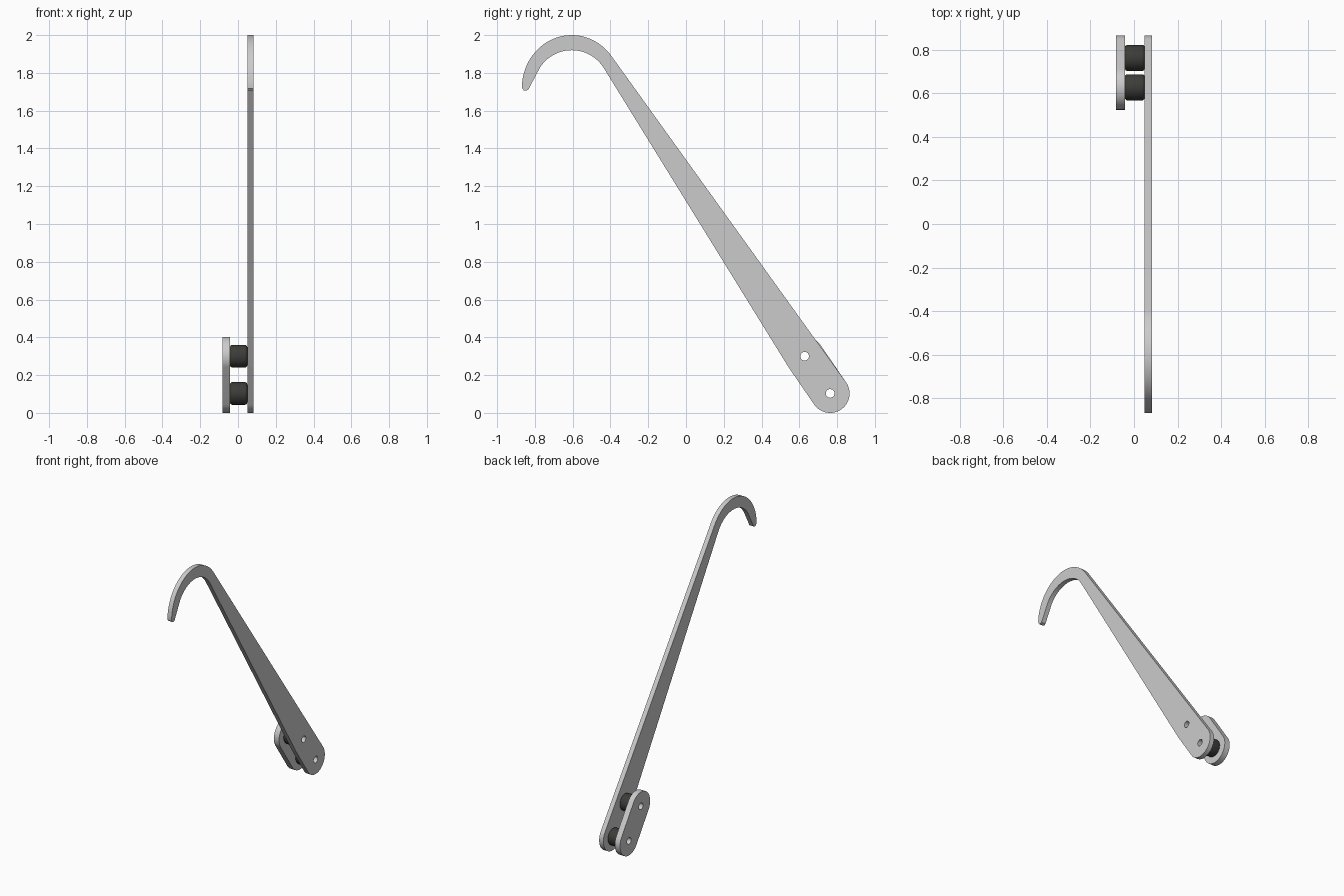
import bpy, bmesh
from math import cos, sin, pi, radians

if "Cube" in bpy.data.objects:
    bpy.data.objects.remove(bpy.data.objects["Cube"])

PINS = [(0.763, 0.103), (0.628, 0.30)]   # pin centres as (y, z)
R_END, R_HOLE = 0.103, 0.023


def arc(c, rx, a0, a1, n, ry=None):
    ry = ry or rx
    angles = [radians(a0 + (a1 - a0) * i / n) for i in range(n + 1)]
    return [(c[0] + rx * cos(a), c[1] + ry * sin(a)) for a in angles]


def smooth(ob):
    bpy.ops.object.select_all(action='DESELECT')
    ob.select_set(True)
    bpy.context.view_layer.objects.active = ob
    bpy.ops.object.shade_smooth_by_angle(angle=radians(30))


def plate(name, outline, x0, x1):
    """Flat plate in the YZ plane with the two pin holes cut out."""
    cu = bpy.data.curves.new(name, 'CURVE')
    cu.dimensions, cu.fill_mode = '2D', 'BOTH'
    cu.extrude = (x1 - x0) / 2
    holes = [arc(p, R_HOLE, 0, 360, 32)[:-1] for p in PINS]
    for pts in [outline] + holes:
        sp = cu.splines.new('POLY')
        sp.points.add(len(pts) - 1)
        for q, (y, z) in zip(sp.points, pts):
            q.co = (y, z, 0, 1)
        sp.use_cyclic_u = True
    ob = bpy.data.objects.new(name, cu)
    bpy.context.collection.objects.link(ob)
    ob.location.x = (x0 + x1) / 2
    ob.rotation_euler = (pi / 2, 0, pi / 2)
    bpy.ops.object.select_all(action='DESELECT')
    ob.select_set(True)
    bpy.context.view_layer.objects.active = ob
    bpy.ops.object.convert(target='MESH')
    ob = bpy.context.view_layer.objects.active
    bm = bmesh.new()
    bm.from_mesh(ob.data)
    bmesh.ops.remove_doubles(bm, verts=bm.verts, dist=1e-5)
    bmesh.ops.recalc_face_normals(bm, faces=bm.faces)
    bm.to_mesh(ob.data)
    bm.free()
    smooth(ob)


def roller(name, pin, x0, x1, mat, r=0.06, n=48):
    """Tube along x with rounded outer rims."""
    b = 0.012
    prof = [(x0, R_HOLE)]
    prof += arc((x0 + b, r - b), b, 180, 90, 4)
    prof += arc((x1 - b, r - b), b, 90, 0, 4)
    prof += [(x1, R_HOLE)]
    bm = bmesh.new()
    rings = [[bm.verts.new((x, pin[0] + q * cos(2 * pi * i / n), pin[1] + q * sin(2 * pi * i / n)))
              for i in range(n)] for x, q in prof]
    for k, ring in enumerate(rings):
        nxt = rings[(k + 1) % len(rings)]
        for i in range(n):
            j = (i + 1) % n
            bm.faces.new((ring[i], ring[j], nxt[j], nxt[i]))
    bmesh.ops.recalc_face_normals(bm, faces=bm.faces)
    me = bpy.data.meshes.new(name)
    bm.to_mesh(me)
    bm.free()
    me.materials.append(mat)
    ob = bpy.data.objects.new(name, me)
    bpy.context.collection.objects.link(ob)
    smooth(ob)


# Long hooked lever: rounded foot, tapering arm, hook and blunt tip
hook = (-0.605, 1.72)
lever = arc(hook, 0.264, 36, 177, 40, 0.28)
lever += [(-0.867, 1.717), (-0.859, 1.708), (-0.846, 1.706), (-0.835, 1.711)]
lever += arc(hook, 0.2, 147, 33, 32)
lever += arc(PINS[1], R_END, 211.7, 214.5, 2)
lever += arc(PINS[0], R_END, 214.5, 395.5, 40)
plate("hook_lever", lever, 0.049, 0.082)

# Short link plate on the other side
link = arc(PINS[0], R_END, -145.5, 34.5, 36) + arc(PINS[1], R_END, 34.5, 214.5, 36)
plate("link_plate", link, -0.083, -0.042)

# Dark rollers between the plates
dark = bpy.data.materials.new("dark_rubber")
dark.diffuse_color = (0.045, 0.045, 0.04, 1)
dark.use_nodes = True
dark.node_tree.nodes["Principled BSDF"].inputs["Base Color"].default_value = dark.diffuse_color
for i, p in enumerate(PINS):
    roller(f"roller_{i + 1}", p, -0.042, 0.049, dark)
